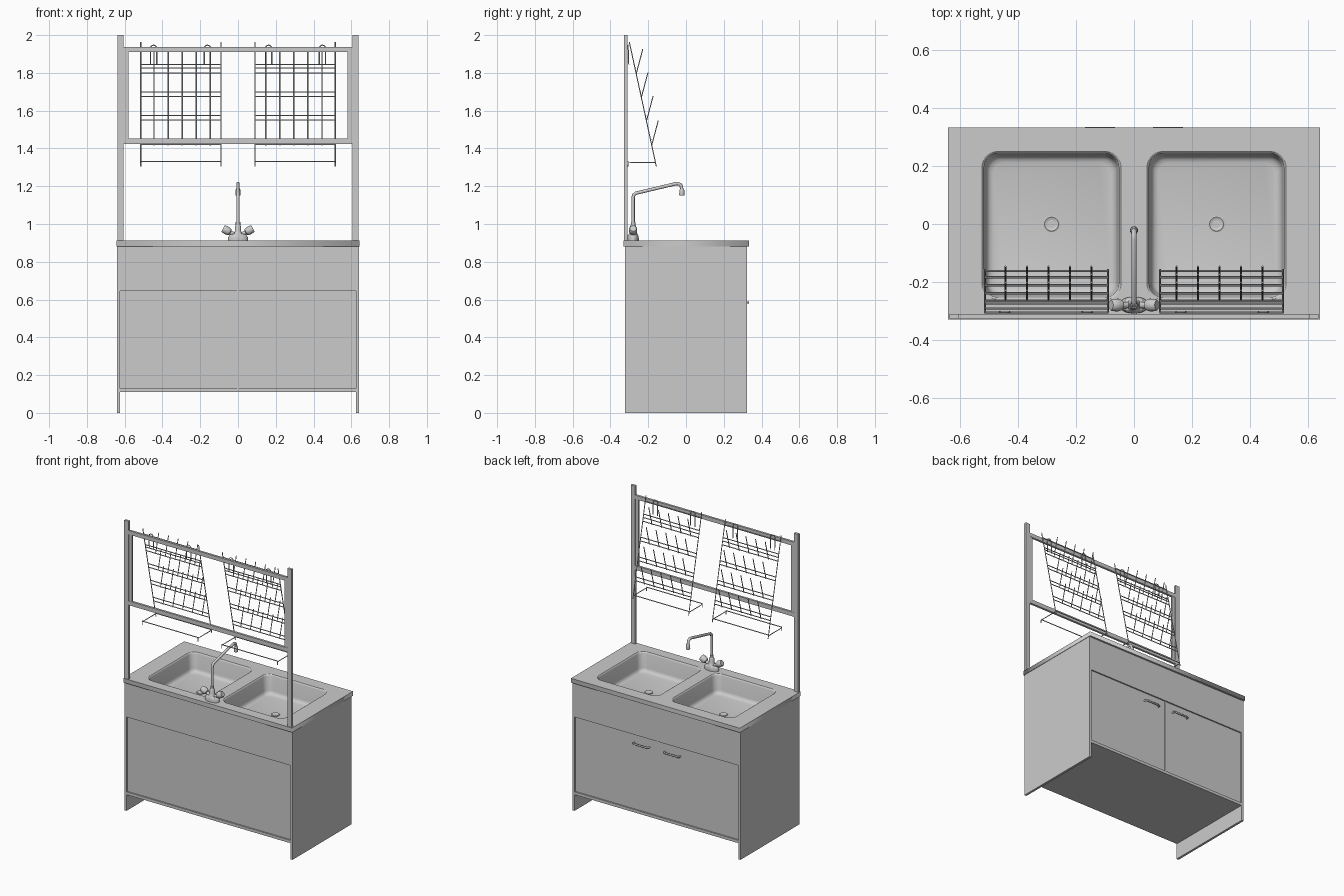
import bpy, bmesh, math
from mathutils import Vector

if "Cube" in bpy.data.objects:
    bpy.data.objects.remove(bpy.data.objects["Cube"])


def finish(name, bm, smooth=False):
    bmesh.ops.recalc_face_normals(bm, faces=bm.faces)
    me = bpy.data.meshes.new(name)
    bm.to_mesh(me)
    bm.free()
    ob = bpy.data.objects.new(name, me)
    bpy.context.collection.objects.link(ob)
    if smooth:
        select(ob)
        bpy.ops.object.shade_smooth_by_angle(angle=math.radians(40))
    return ob


def select(ob):
    bpy.ops.object.select_all(action='DESELECT')
    ob.select_set(True)
    bpy.context.view_layer.objects.active = ob


def box(name, x, y, z):
    bm = bmesh.new()
    bmesh.ops.create_cube(bm, size=1)
    for v in bm.verts:
        v.co = [(a + b) / 2 + c * (b - a) for (a, b), c in zip((x, y, z), v.co)]
    return finish(name, bm)


def wires(name, paths, r, res=1):
    """Round bars along straight-segment paths."""
    cu = bpy.data.curves.new(name, 'CURVE')
    cu.dimensions = '3D'
    cu.bevel_depth, cu.bevel_resolution, cu.use_fill_caps = r, res, True
    for p in paths:
        s = cu.splines.new('POLY')
        s.points.add(len(p) - 1)
        for q, co in zip(s.points, p):
            q.co = (*co, 1)
    ob = bpy.data.objects.new(name, cu)
    bpy.context.collection.objects.link(ob)
    select(ob)
    bpy.ops.object.convert(target='MESH')
    bpy.ops.object.shade_smooth_by_angle(angle=math.radians(50))
    return ob


def lathe(name, profile, origin, axis=(0, 0, 1), n=24, sx=1.0):
    """Surface of revolution from (radius, height) pairs."""
    rot = Vector(axis).to_track_quat('Z', 'Y')
    bm = bmesh.new()
    rings = [[bm.verts.new(Vector(origin) + rot @ Vector((
        sx * r * math.cos(2 * math.pi * i / n), r * math.sin(2 * math.pi * i / n), h)))
        for i in range(n)] for r, h in profile]
    loft(bm, rings)
    bm.faces.new(rings[0])
    bm.faces.new(rings[-1])
    return finish(name, bm, True)


def loft(bm, rings):
    n = len(rings[0])
    for a, b in zip(rings, rings[1:]):
        for i in range(n):
            j = (i + 1) % n
            bm.faces.new((a[i], a[j], b[j], b[i]))


def round_rect(x0, x1, y0, y1, r, seg=7):
    pts = []
    for k, (cx, cy) in enumerate(((x1 - r, y1 - r), (x0 + r, y1 - r),
                                  (x0 + r, y0 + r), (x1 - r, y0 + r))):
        for i in range(seg + 1):
            a = math.pi / 2 * (k + i / seg)
            pts.append((cx + r * math.cos(a), cy + r * math.sin(a)))
    return pts


TOP = 0.912
BOWLS = [(-0.525, -0.045, -0.26, 0.25), (0.045, 0.525, -0.26, 0.25)]

# Countertop slab with two rounded openings
cu = bpy.data.curves.new("countertop", 'CURVE')
cu.dimensions, cu.fill_mode, cu.extrude = '2D', 'BOTH', 0.015
for pts in [[(-.643, -.33), (.643, -.33), (.643, .333), (-.643, .333)]] + \
        [round_rect(*b, 0.05) for b in BOWLS]:
    s = cu.splines.new('POLY')
    s.points.add(len(pts) - 1)
    for q, p in zip(s.points, pts):
        q.co = (*p, 0, 1)
    s.use_cyclic_u = True
counter = bpy.data.objects.new("countertop", cu)
counter.location.z = TOP - 0.015
bpy.context.collection.objects.link(counter)
select(counter)
bpy.ops.object.convert(target='MESH')

# Sink bowls: lofted rounded rectangles, plus drains
for side, (x0, x1, y0, y1) in zip(("left", "right"), BOWLS):
    bm = bmesh.new()
    rings = []
    for d, z in ((0, 0), (.004, -.003), (.007, -.01), (.014, -.105), (.018, -.118),
                 (.026, -.126), (.038, -.13)):
        rings.append([bm.verts.new((x, y, TOP + z)) for x, y in
                      round_rect(x0 + d, x1 - d, y0 + d, y1 - d, 0.05 - d * 0.3)])
    loft(bm, rings)
    bm.faces.new(rings[-1])
    finish(side + "_sink_bowl", bm, True)
    cx = (x0 + x1) / 2
    lathe(side + "_drain", [(.028, 0), (.028, .003), (.024, .005), (.016, .001), (.013, .001)],
          (cx, 0, TOP - .13))

# Cabinet: sides, floor, and a framed pair of inset panels on both faces
for s, side in ((-1, "left"), (1, "right")):
    box(side + "_side_panel", sorted((s * .624, s * .64)), (-.322, .322), (0, .883))
box("cabinet_floor", (-.624, .624), (-.32, .32), (.11, .13))
for s, face in ((-1, "front"), (1, "back")):
    def ys(a, b):
        return sorted((s * a, s * b))
    box(face + "_apron", (-.624, .624), ys(.304, .32), (.645, .883))
    box(face + "_centre_stile", (-.006, .006), ys(.30, .314), (.13, .645))
    for x in (-1, 1):
        box(face + "_door", sorted((x * .006, x * .624)), ys(.298, .311), (.13, .645))

# Door handles on the back face
for s in (-1, 1):
    a, b = s * .06, s * .175
    wires("door_handle", [[(a, .308, .585), (a, .322, .585), (a + s * .008, .329, .585),
                           (b - s * .008, .329, .585), (b, .322, .585), (b, .308, .585)]], .006, 2)

# Upright frame carrying the racks
for s in (-1, 1):
    box("frame_post", sorted((s * .605, s * .638)), (-.327, -.31), (.90, 2.0))
    box("frame_stile", sorted((s * .58, s * .605)), (-.324, -.313), (1.45, 1.91))
for z0, z1 in ((1.91, 1.937), (1.423, 1.452)):
    box("frame_rail", (-.605, .605), (-.326, -.311), (z0, z1))


# Drying racks: sloping side wires, cross bars, prongs, base loop and hooks
def slope_y(z):
    return -.30 + (1.963 - z) * .217


for s, side in ((-1, "left"), (1, "right")):
    a, b = s * .09, s * .515
    frame, prongs, hooks = [], [], []
    for x in (a, b):
        frame.append([(x, slope_y(1.963), 1.963), (x, slope_y(1.305), 1.305)])
        frame.append([(x, -.306, 1.305), (x, -.306, 1.325), (x, slope_y(1.325), 1.325)])
    for y in (-.306, slope_y(1.33)):
        frame.append([(a, y, 1.33), (b, y, 1.33)])
    frame.append([(a, slope_y(1.925), 1.925), (b, slope_y(1.925), 1.925)])
    for z in (1.795, 1.67, 1.545, 1.417):
        for dz, dy in ((.005, 0), (.03, .003)):
            frame.append([(a, slope_y(z + dz) + dy, z + dz), (b, slope_y(z + dz) + dy, z + dz)])
        for i in range(5):
            x = s * (.147 + i * .0742)
            prongs.append([(x, slope_y(z), z), (x, slope_y(z) + .035, z + .132)])
    frame.append([(a, slope_y(1.845), 1.845), (b, slope_y(1.845), 1.845)])
    for x in (s * .162, s * .447):
        arc = [(x + .017 * math.cos(t * math.pi / 6), -.306, 1.93 + .017 * math.sin(t * math.pi / 6))
               for t in range(7)]
        hooks.append([(x + .017, -.303, 1.845)] + arc + [(x - .017, -.303, 1.845)])
    wires(side + "_rack_frame", frame, .003)
    wires(side + "_rack_prongs", prongs, .003)
    wires(side + "_rack_hooks", hooks, .003)

# Mixer tap: base, two angled knobs, swivel spout and nozzle
Y = -.28
lathe("tap_base", [(.030, 0), (.030, .012), (.029, .025), (.022, .038), (.016, .05),
                   (.016, .075), (.012, .083), (.009, .086)], (0, Y, TOP), sx=1.0)
lathe("tap_plinth", [(.029, 0), (.029, .018), (.024, .032), (.014, .038)], (0, Y, TOP), sx=1.8)
for s in (-1, 1):
    lathe("tap_knob", [(.011, 0), (.011, .028), (.018, .032), (.022, .045), (.021, .068),
                       (.017, .073)], (s * .015, Y, .942), (s * .88, 0, .47), 16)
wires("tap_spout", [[(0, Y, .98), (0, Y, 1.14), (0, Y + .003, 1.153), (0, Y + .014, 1.163),
                     (0, -.055, 1.213), (0, -.042, 1.214), (0, -.031, 1.209),
                     (0, -.025, 1.20), (0, -.022, 1.18)]], .009, 4)
lathe("tap_spout_collar", [(.012, 0), (.012, .02)], (0, Y, .99))
lathe("tap_nozzle", [(.013, 0), (.014, .005), (.013, .03), (.009, .038)], (0, -.022, 1.15))
